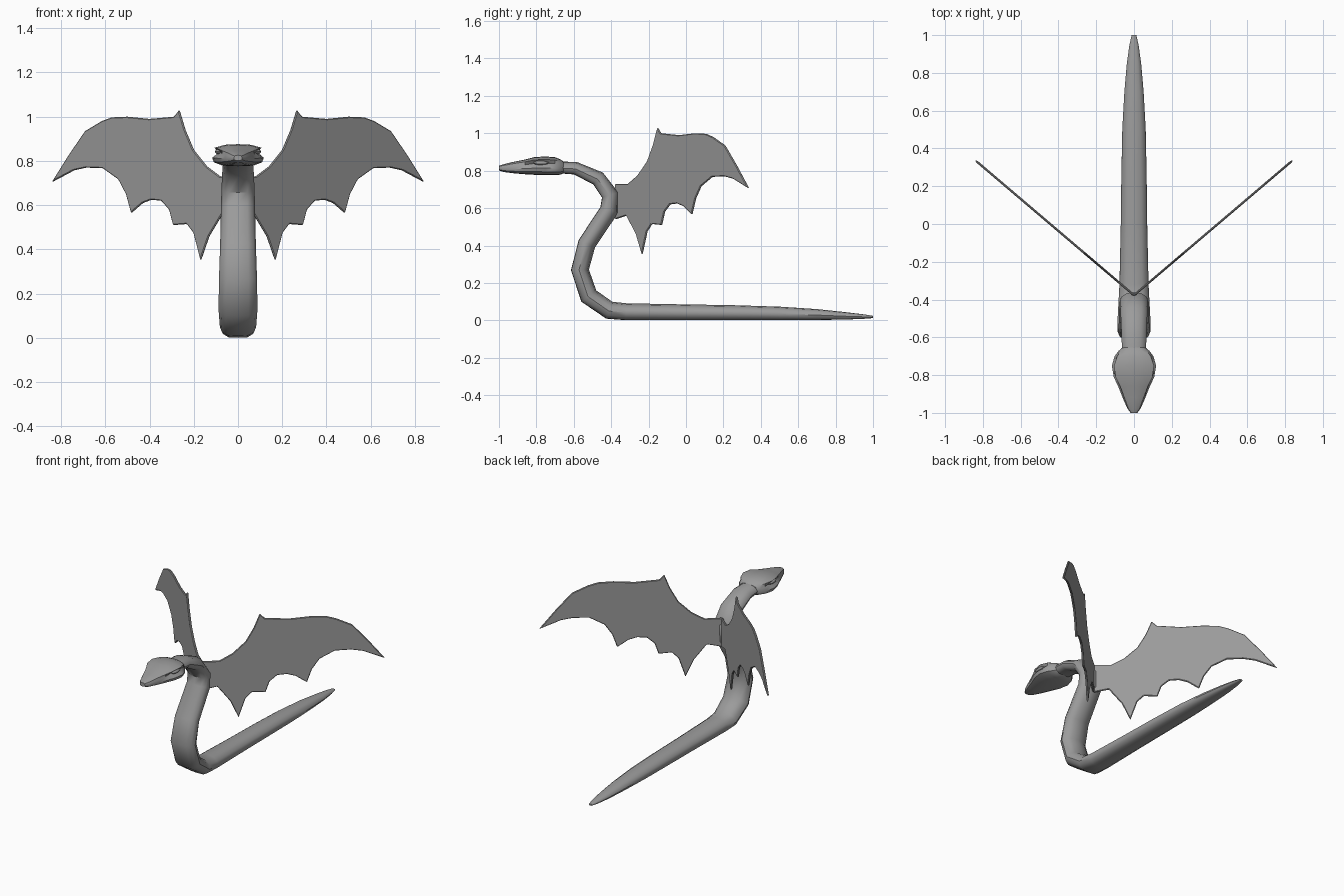
import bpy
import bmesh
import math
from mathutils import Vector

cube = bpy.data.objects.get("Cube")
if cube:
    bpy.data.objects.remove(cube, do_unlink=True)

grey = bpy.data.materials.new("scale_grey")
grey.use_nodes = True
tone = (0.33, 0.33, 0.33, 1)
grey.diffuse_color = tone
grey.node_tree.nodes["Principled BSDF"].inputs["Base Color"].default_value = tone


def finish(name, bm, smooth=None):
    """Turn a bmesh into a named, coloured object."""
    bmesh.ops.recalc_face_normals(bm, faces=bm.faces)
    mesh = bpy.data.meshes.new(name)
    bm.to_mesh(mesh)
    bm.free()
    mesh.materials.append(grey)
    obj = bpy.data.objects.new(name, mesh)
    bpy.context.collection.objects.link(obj)
    if smooth:
        bpy.ops.object.select_all(action='DESELECT')
        obj.select_set(True)
        bpy.context.view_layer.objects.active = obj
        bpy.ops.object.shade_smooth_by_angle(angle=math.radians(smooth))
    return obj


def loft(name, rings, smooth):
    """Skin a list of closed rings and cap both ends."""
    bm = bmesh.new()
    loops = [[bm.verts.new(p) for p in ring] for ring in rings]
    for a, b in zip(loops, loops[1:]):
        for i in range(len(a)):
            j = (i + 1) % len(a)
            bm.faces.new((a[i], a[j], b[j], b[i]))
    bm.faces.new(loops[0])
    bm.faces.new(loops[-1])
    return finish(name, bm, smooth)


def mirrored(half):
    """Close a half section running from belly centre to back centre."""
    return half + [(-x, z) for x, z in reversed(half[1:-1])]


# Body: y, z, half width, half thickness from tail tip to neck
spine = [
    (1.0, .018, .012, .006), (.95, .020, .024, .012), (.85, .024, .038, .020),
    (.7, .031, .051, .029), (.5, .037, .062, .036), (.25, .041, .067, .040),
    (0, .043, .070, .042), (-.32, .046, .077, .045), (-.41, .054, .082, .048),
    (-.52, .13, .088, .050), (-.567, .27, .086, .048), (-.53, .41, .081, .048),
    (-.41, .59, .077, .050), (-.405, .67, .075, .046), (-.47, .758, .071, .041),
    (-.59, .813, .066, .034), (-.72, .820, .062, .031),
]
body_half = [(0, -1), (.55, -.96), (.88, -.62), (1, -.1), (.9, .42), (.55, .84), (0, 1)]
rings = []
for i, (y, z, w, t) in enumerate(spine):
    before, after = spine[max(i - 1, 0)], spine[min(i + 1, len(spine) - 1)]
    d1 = Vector((y - before[0], z - before[1]))
    d2 = Vector((after[0] - y, after[1] - z))
    along = Vector((0, 0))
    for d in (d1, d2):
        if d.length:
            along += d.normalized()
    along.normalize()
    rings.append([(u * w, y + along.y * v * t, z - along.x * v * t)
                  for u, v in mirrored(body_half)])
loft("body", rings, 40)

# Head: y, half width, bottom, top, depth of the eye socket
skull = [
    (-1.0, .018, .802, .826, 0), (-.975, .036, .793, .835, 0),
    (-.92, .060, .786, .848, 0), (-.86, .084, .781, .860, .10),
    (-.81, .107, .778, .873, .24), (-.75, .117, .776, .876, .22),
    (-.70, .103, .776, .872, .08), (-.67, .080, .779, .860, 0),
    (-.655, .062, .787, .848, 0),
]
rings = []
for y, w, lo, hi, dent in skull:
    half = [(0, 0), (.6, .03), (.93, .18), (1, .38), (.95 - dent, .64),
            (.84 + dent * .3, .84), (.5, .97), (0, 1)]
    rings.append([(u * w, y, lo + v * (hi - lo)) for u, v in mirrored(half)])
loft("head", rings, 35)

# Wing outline in x and z, clockwise from the upper root
outline = [
    (0, .73), (.08, .73), (.14, .775), (.20, .85), (.238, .94), (.265, 1.03),
    (.288, 1.0), (.40, .99), (.50, 1.0), (.57, .997), (.615, .98), (.69, .935),
    (.765, .825), (.84, .705), (.74, .758), (.685, .77), (.61, .767), (.54, .717),
    (.505, .65), (.482, .565), (.43, .61), (.39, .625), (.345, .62), (.31, .58),
    (.292, .51), (.23, .515), (.20, .475), (.168, .35), (.13, .46), (.07, .56), (0, .54),
]
for side, label in ((1, "left"), (-1, "right")):
    # Eye in its socket
    bm = bmesh.new()
    bmesh.ops.create_uvsphere(bm, u_segments=12, v_segments=8, radius=1)
    bmesh.ops.scale(bm, vec=(.018, .042, .012), verts=bm.verts)
    bmesh.ops.translate(bm, vec=(side * .086, -.775, .842), verts=bm.verts)
    finish(label + "_eye", bm, 40)

    # Swept membrane with thin softened edges
    bm = bmesh.new()
    bm.faces.new([bm.verts.new((side * x, -.377 + x * .85, z)) for x, z in outline])
    wing = finish(label + "_wing", bm)
    plate = wing.modifiers.new("thickness", 'SOLIDIFY')
    plate.thickness = .012
    plate.offset = 0
    edge = wing.modifiers.new("edge", 'BEVEL')
    edge.width = .004
    edge.segments = 1
